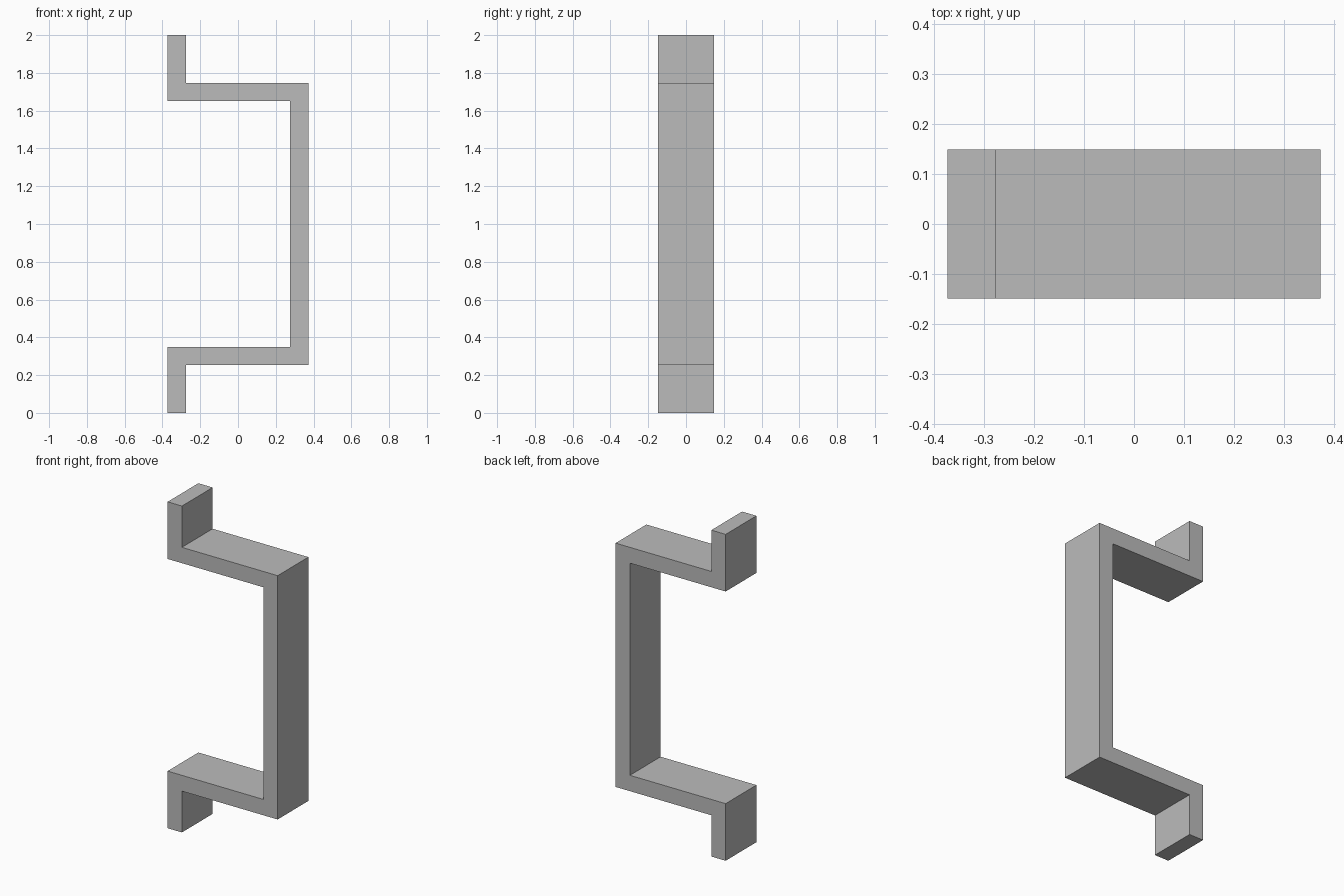
import bpy
import bmesh

# Remove the default cube
cube = bpy.data.objects.get("Cube")
if cube:
    bpy.data.objects.remove(cube, do_unlink=True)

# Plain grey metal
grey = bpy.data.materials.new("plain_grey")
grey.use_nodes = True
colour = (0.5, 0.5, 0.5, 1.0)
grey.diffuse_color = colour
grey.node_tree.nodes["Principled BSDF"].inputs["Base Color"].default_value = colour

HALF_X, HALF_Y, HEIGHT = 0.373, 0.149, 2.0
THICK = 0.097
LEG = 0.253  # length of each mounting flange

# Lower half of the bent strip: outer edge, then inner edge
outer = [(-HALF_X, 0), (-HALF_X + THICK, 0), (-HALF_X + THICK, LEG), (HALF_X, LEG)]
inner = [(HALF_X - THICK, LEG + THICK), (-HALF_X, LEG + THICK)]


def mirrored(points):
    return [(x, HEIGHT - z) for x, z in reversed(points)]


profile = outer + mirrored(outer) + mirrored(inner) + inner

# Extrude the profile across the width of the strip
bm = bmesh.new()
face = bm.faces.new([bm.verts.new((x, -HALF_Y, z)) for x, z in profile])
result = bmesh.ops.extrude_face_region(bm, geom=[face])
moved = [v for v in result["geom"] if isinstance(v, bmesh.types.BMVert)]
bmesh.ops.translate(bm, verts=moved, vec=(0, 2 * HALF_Y, 0))
bmesh.ops.recalc_face_normals(bm, faces=bm.faces)

mesh = bpy.data.meshes.new("bracket")
bm.to_mesh(mesh)
bm.free()
mesh.materials.append(grey)
bpy.context.collection.objects.link(bpy.data.objects.new("bracket", mesh))
